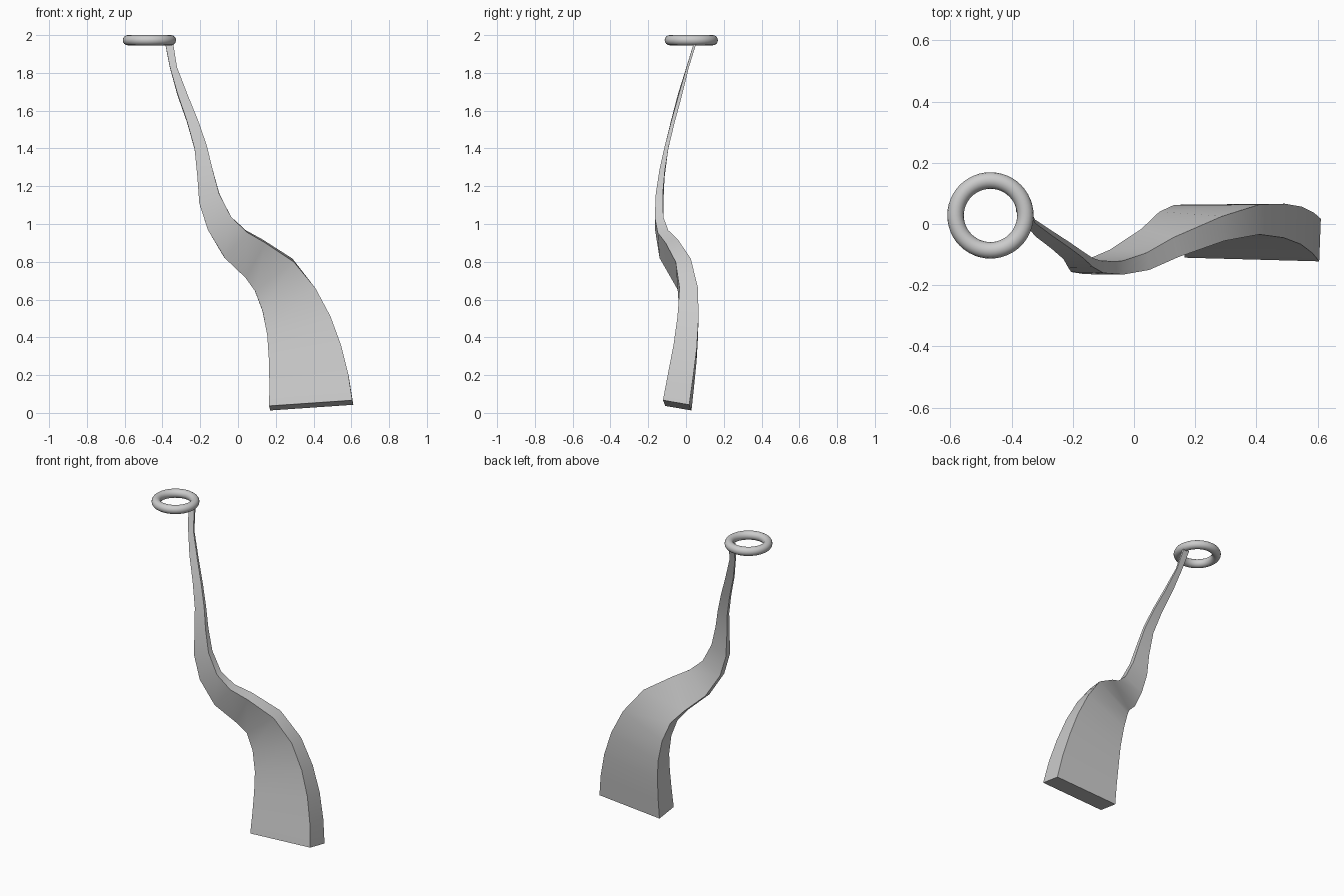
import bpy, bmesh
from mathutils import Vector

if "Cube" in bpy.data.objects:
    bpy.data.objects.remove(bpy.data.objects["Cube"])

# Front-face edges of the tapering, twisting bar, from bottom to top
LEFT = [(.165, -.11, .037), (.166, -.09, .16), (.163, -.067, .29), (.155, -.048, .41),
        (.13, -.036, .54), (.09, -.04, .645), (.04, -.08, .715), (-.07, -.14, .82),
        (-.16, -.164, .97), (-.205, -.157, 1.11), (-.215, -.142, 1.25), (-.23, -.115, 1.40),
        (-.27, -.08, 1.545), (-.32, -.042, 1.69), (-.36, .002, 1.83), (-.385, .04, 1.955)]
RIGHT = [(.605, -.122, .067), (.583, -.095, .21), (.545, -.066, .36), (.49, -.045, .51),
         (.41, -.034, .66), (.295, -.055, .80), (.145, -.108, .90), (.05, -.15, .955),
         (-.035, -.165, 1.035), (-.10, -.16, 1.16), (-.135, -.14, 1.29), (-.165, -.112, 1.415),
         (-.21, -.078, 1.545), (-.265, -.04, 1.68), (-.323, .003, 1.83), (-.343, .04, 1.955)]
THICKNESS = 0.32  # depth of the section relative to its width


def smooth(obj):
    bpy.ops.object.select_all(action='DESELECT')
    bpy.context.view_layer.objects.active = obj
    obj.select_set(True)
    bpy.ops.object.shade_smooth_by_angle(angle=0.6)


# Twisted bar: rectangular sections bridged one after another
left = [Vector(p) for p in LEFT]
right = [Vector(p) for p in RIGHT]
mid = [(a + b) / 2 for a, b in zip(left, right)]
bm = bmesh.new()
rings = []
for i, (a, b) in enumerate(zip(left, right)):
    tangent = mid[min(i + 1, len(mid) - 1)] - mid[max(i - 1, 0)]
    back = tangent.cross(b - a).normalized() * (b - a).length * THICKNESS
    rings.append([bm.verts.new(p) for p in (a, b, b + back, a + back)])
for r, s in zip(rings, rings[1:]):
    for k in range(4):
        n = (k + 1) % 4
        bm.faces.new((r[k], r[n], s[n], s[k]))
bm.faces.new(rings[0][::-1])
bm.faces.new(rings[-1])
bmesh.ops.recalc_face_normals(bm, faces=bm.faces)
# Keep the four long edges and the end rims crisp
for r, s in zip(rings, rings[1:]):
    for k in range(4):
        bm.edges.get((r[k], s[k])).smooth = False
mesh = bpy.data.meshes.new("twisted_bar")
bm.to_mesh(mesh)
bm.free()
bar = bpy.data.objects.new("twisted_bar", mesh)
bpy.context.collection.objects.link(bar)
smooth(bar)

# Ring at the top end
bpy.ops.mesh.primitive_torus_add(location=(-.469, .028, 1.973), major_radius=.114,
                                 minor_radius=.027, major_segments=48, minor_segments=16)
ring = bpy.context.object
ring.name = "top_ring"
smooth(ring)
